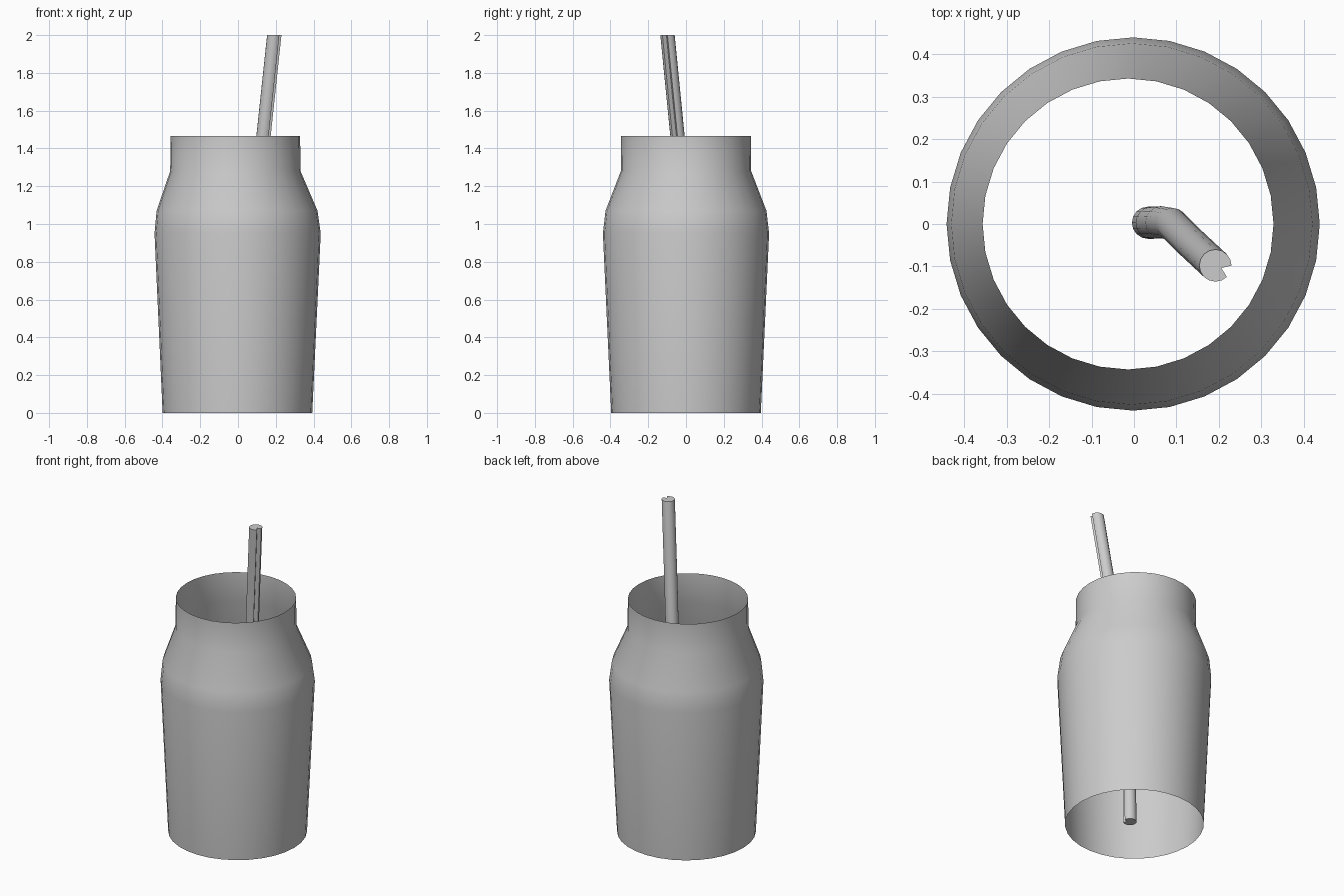
import bpy, bmesh
from math import sin, cos, tau, radians

if "Cube" in bpy.data.objects:
    bpy.data.objects.remove(bpy.data.objects["Cube"])


def loft(name, rings, caps=False):
    """Skin a list of equal-length vertex rings into one object."""
    bm = bmesh.new()
    loops = [[bm.verts.new(p) for p in ring] for ring in rings]
    n = len(loops[0])
    for a, b in zip(loops, loops[1:]):
        for i in range(n):
            j = (i + 1) % n
            bm.faces.new((a[i], a[j], b[j], b[i]))
    if caps:
        bm.faces.new(loops[0][::-1])
        bm.faces.new(loops[-1])
    mesh = bpy.data.meshes.new(name)
    bm.to_mesh(mesh)
    bm.free()
    obj = bpy.data.objects.new(name, mesh)
    bpy.context.collection.objects.link(obj)
    bpy.context.view_layer.objects.active = obj
    obj.select_set(True)
    bpy.ops.object.shade_smooth_by_angle(angle=radians(30))
    obj.select_set(False)
    return obj


def section(cx, cy, z, r, sides, groove=None):
    """Horizontal ring; the groove vertex is pulled inwards."""
    pts = []
    for i in range(sides):
        a = tau * i / sides
        k = 0.4 * r if i == groove else r
        pts.append((cx + k * cos(a), cy + k * sin(a), z))
    return pts


# Open jar shell: height, x offset, radius
jar_profile = [(0, -0.003, 0.396), (0.95, -0.002, 0.44), (1.07, -0.005, 0.426),
               (1.28, -0.014, 0.345), (1.465, -0.014, 0.343)]
loft("jar", [section(cx, 0, z, r, 32) for z, cx, r in jar_profile])

# Bent straw with a lengthwise groove
straw_path = [(0.033, 0.003, 0), (0.042, 0.003, 0.5), (0.065, 0.004, 0.82),
              (0.09, 0, 1.02), (0.135, -0.045, 1.465), (0.192, -0.098, 2)]
loft("straw", [section(x, y, z, 0.038, 16, groove=15) for x, y, z in straw_path], caps=True)
